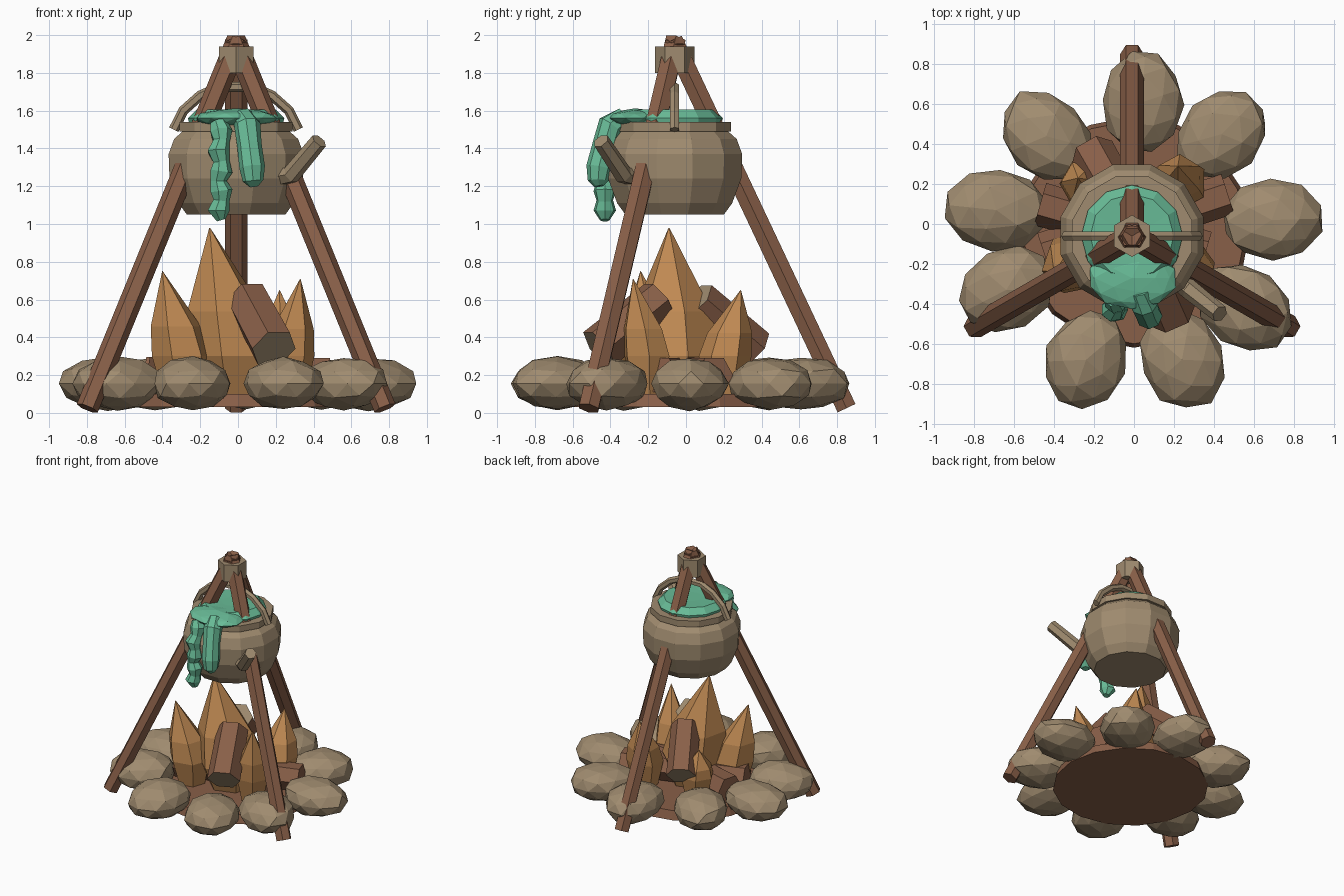
import bpy, bmesh, math, random
from mathutils import Vector, Matrix

if "Cube" in bpy.data.objects:
    bpy.data.objects.remove(bpy.data.objects["Cube"])
random.seed(4)


def material(name, r, g, b):
    m = bpy.data.materials.new(name)
    m.use_nodes = True
    m.diffuse_color = (r, g, b, 1)
    node = next(n for n in m.node_tree.nodes if n.type == 'BSDF_PRINCIPLED')
    node.inputs["Base Color"].default_value = (r, g, b, 1)
    return m


STONE = material("tan_stone", 0.35, 0.26, 0.16)
WOOD = material("brown_wood", 0.25, 0.115, 0.065)
FLAME = material("orange_flame", 0.52, 0.25, 0.085)
GOO = material("green_goo", 0.14, 0.50, 0.31)
CX, CY = -0.01, -0.06      # axis of the tripod and pot


def finish(name, bm, *mats):
    bmesh.ops.recalc_face_normals(bm, faces=bm.faces)
    mesh = bpy.data.meshes.new(name)
    bm.to_mesh(mesh)
    bm.free()
    for m in mats:
        mesh.materials.append(m)
    ob = bpy.data.objects.new(name, mesh)
    bpy.context.collection.objects.link(ob)
    return ob


def skin(bm, rings, loop=False):
    """Bridge rings of equal vertex count, capping the ends unless looped."""
    rows = [[bm.verts.new(p) for p in ring] for ring in rings]
    n = len(rows[0])
    pairs = list(zip(rows, rows[1:] + rows[:1])) if loop else list(zip(rows, rows[1:]))
    for a, b in pairs:
        for i in range(n):
            j = (i + 1) % n
            bm.faces.new((a[i], a[j], b[j], b[i]))
    if not loop:
        return [bm.faces.new(rows[0]), bm.faces.new(rows[-1])]


def circle(center, r, n, turn=0.0, u=Vector((1, 0, 0)), v=Vector((0, 1, 0))):
    c = Vector(center)
    angles = [turn + math.tau * i / n for i in range(n)]
    return [c + r * (u * math.cos(a) + v * math.sin(a)) for a in angles]


def tube(name, points, radii, sides, mat, end_mat=None, side_hint=(0, 0, 1)):
    pts = [Vector(p) for p in points]
    rings = []
    for i, p in enumerate(pts):
        d = (pts[min(i + 1, len(pts) - 1)] - pts[max(i - 1, 0)]).normalized()
        u = d.cross(Vector(side_hint)).normalized()
        rings.append(circle(p, radii[i], sides, 0, u, d.cross(u)))
    bm = bmesh.new()
    caps = skin(bm, rings)
    if end_mat:
        for f in caps:
            f.material_index = 1
    return finish(name, bm, mat, *([end_mat] if end_mat else []))


def lathe(name, profile, sides, mat, center=(CX, CY), turn=0.0, loop=False):
    bm = bmesh.new()
    skin(bm, [circle((*center, z), r, sides, turn) for r, z in profile], loop)
    return finish(name, bm, mat)


def rock(name, center, scale, angle, mat, detail=2, jitter=0.05):
    bm = bmesh.new()
    bmesh.ops.create_icosphere(bm, subdivisions=detail, radius=1)
    for v in bm.verts:
        v.co *= 1 + random.uniform(-jitter, jitter)
    bm.transform(Matrix.Translation(center) @ Matrix.Rotation(angle, 4, 'Z')
                 @ Matrix.Diagonal((*scale, 1)))
    return finish(name, bm, mat)


# Earth disc and ring of stones
lathe("fire_bed", [(0.58, 0.03), (0.56, 0.10)], 16, WOOD, (0, -0.04))
stones = [(0.04, 0.61), (-0.44, 0.44), (0.44, 0.45), (-0.69, 0.07), (0.69, 0.02),
          (-0.64, -0.33), (0.56, -0.42), (-0.24, -0.68), (0.24, -0.68)]
for i, (x, y) in enumerate(stones):
    rock(f"ring_stone_{i + 1}", (x, y, 0.155), (0.255, 0.205, 0.14),
         math.atan2(y, x), STONE)

# Tripod: three poles meeting at a binding collar
for i in range(3):
    a = math.radians(90 + 120 * i)
    foot = (CX + 0.91 * math.cos(a), CY + 0.91 * math.sin(a), 0.025)
    top = (CX - 0.01 * math.cos(a), CY - 0.01 * math.sin(a), 1.975)
    tube(f"tripod_pole_{i + 1}", [foot, top], [0.06, 0.06], 6, WOOD)
lathe("pole_collar", [(0.105, 1.80), (0.105, 1.94)], 6, STONE, turn=math.pi / 6)

# Pot, rim, handle and ladle
lathe("pot", [(0.27, 1.05), (0.315, 1.11), (0.365, 1.24), (0.37, 1.37),
              (0.34, 1.45), (0.27, 1.51)], 12, STONE, turn=math.pi / 12)
lathe("pot_rim", [(0.31, 1.49), (0.31, 1.54), (0.24, 1.54), (0.24, 1.49)],
      12, STONE, turn=math.pi / 12, loop=True)
arch = [(-0.33, 1.50), (-0.28, 1.60), (-0.19, 1.68), (-0.09, 1.725)]
arch += [(-x, z) for x, z in reversed(arch)]
tube("pot_handle", [(CX + x, CY, z) for x, z in arch], [0.027] * len(arch), 6,
     STONE, side_hint=(0, 1, 0))
tube("ladle", [(0.17, -0.24, 1.24), (0.28, -0.33, 1.26), (0.43, -0.45, 1.44)],
     [0.05, 0.05, 0.045], 6, STONE)

# Goo filling the pot, spilling over the front in two drips
lathe("goo_surface", [(0.24, 1.50), (0.255, 1.56), (0.21, 1.605), (0.08, 1.60)], 12, GOO)
rock("goo_spill", (-0.01, -0.27, 1.56), (0.22, 0.15, 0.05), 0, GOO)
tube("goo_drip_wide",
     [(0.03, -0.33, 1.56), (0.05, -0.40, 1.52), (0.06, -0.43, 1.42),
      (0.075, -0.46, 1.30), (0.08, -0.465, 1.23), (0.085, -0.46, 1.20)],
     [0.06, 0.07, 0.065, 0.068, 0.055, 0.025], 8, GOO, side_hint=(0, 1, 0))
rows = 10
tube("goo_drip_thin",
     [(-0.09 - 0.015 * (i % 3 == 0), -0.37 - 0.06 * min(1, i / 3), 1.54 - 0.52 * i / rows)
      for i in range(rows + 1)],
     [0.045 + 0.016 * (i % 2) for i in range(rows)] + [0.025], 7, GOO, side_hint=(0, 1, 0))


# Flames: bulging spikes with a leaning tip
def flame(name, base, radius, tip, turn):
    bx, by = base
    tx, ty, tz = tip
    levels = [(0.08, 0.65, 0), (0.30, 1, 0.08),
              (0.30 + 0.35 * (tz - 0.30), 0.85, 0.35), (tz, 0.01, 1)]
    bm = bmesh.new()
    skin(bm, [circle((bx + (tx - bx) * t, by + (ty - by) * t, z), radius * k, 6, turn)
              for z, k, t in levels])
    return finish(name, bm, FLAME)


flame("tall_flame", (-0.02, -0.06), 0.25, (-0.15, -0.09, 0.98), 0.3)
flame("left_flame", (0.27, -0.20), 0.13, (0.33, -0.28, 0.71), 0.1)
flame("right_flame", (-0.29, -0.19), 0.16, (-0.40, -0.24, 0.75), 0.2)
flame("back_left_flame", (0.23, 0.20), 0.14, (0.22, 0.29, 0.65), 0.5)
flame("back_right_flame", (-0.24, 0.20), 0.13, (-0.28, 0.23, 0.52), 0.0)

# Logs: two leaning into the fire, two lying across it
logs = [((0.19, -0.46, 0.34), (0.05, -0.14, 0.60), 0.125),
        ((-0.21, 0.36, 0.34), (-0.04, 0.06, 0.60), 0.115),
        ((-0.47, 0.10, 0.20), (0.36, -0.14, 0.20), 0.11),
        ((-0.45, -0.15, 0.20), (0.47, 0.15, 0.20), 0.11)]
for i, (outer, inner, r) in enumerate(logs):
    tube(f"log_{i + 1}", [outer, inner], [r, r * 0.95], 6, WOOD, STONE if i < 2 else None)
